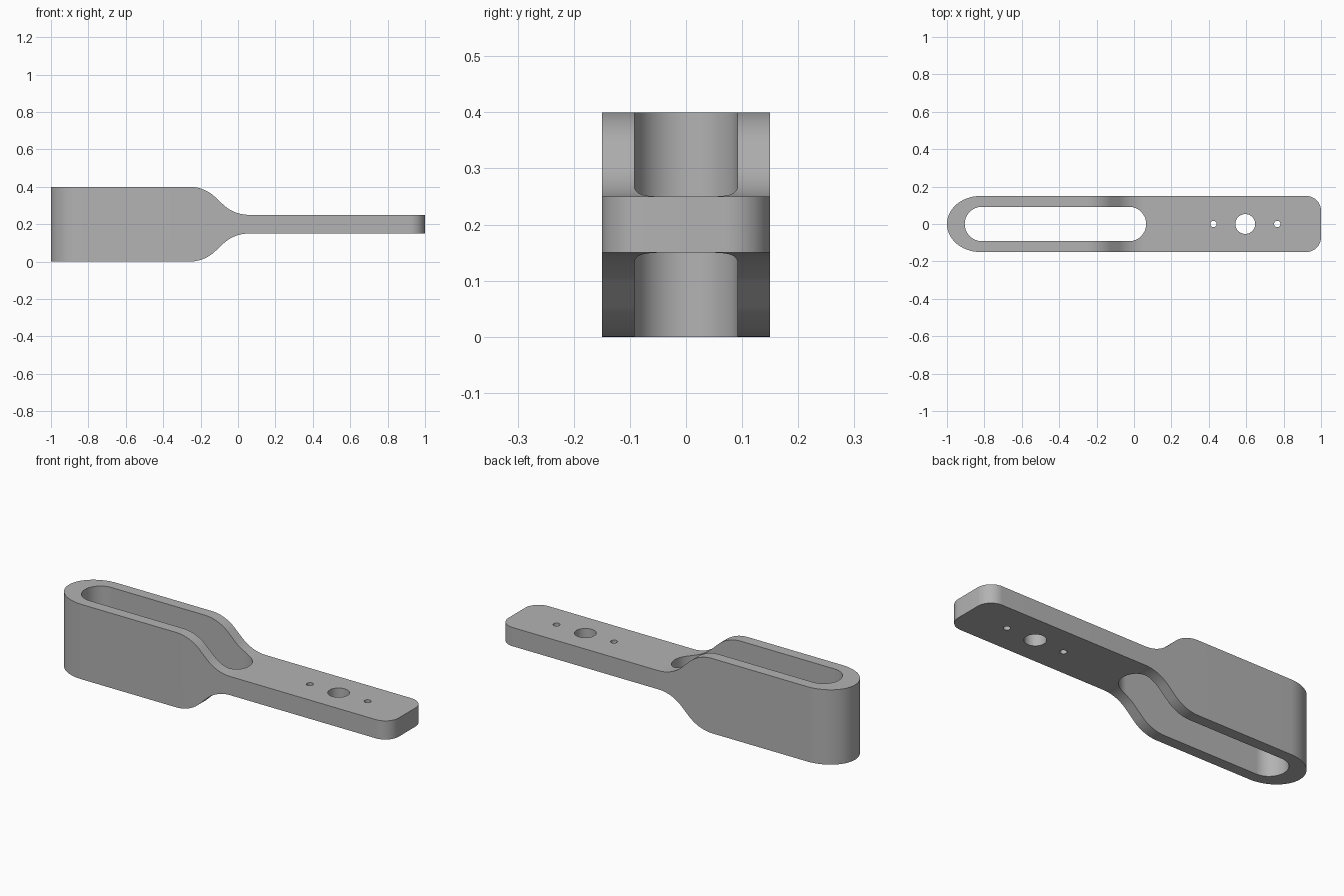
import bpy
import bmesh
from math import sin, cos, pi, radians

if "Cube" in bpy.data.objects:
    bpy.data.objects.remove(bpy.data.objects["Cube"], do_unlink=True)

grey = bpy.data.materials.new("plain grey")
grey.use_nodes = True
colour = (0.45, 0.45, 0.45, 1)
grey.diffuse_color = colour
grey.node_tree.nodes["Principled BSDF"].inputs["Base Color"].default_value = colour


def arc(cx, cy, rx, ry, start, end, steps=16):
    """Points along an elliptical arc, angles in degrees."""
    angles = [radians(start + (end - start) * i / steps) for i in range(steps + 1)]
    return [(cx + rx * cos(a), cy + ry * sin(a)) for a in angles]


def prism(name, outline, place, direction):
    """Extrude a flat outline into a solid."""
    bm = bmesh.new()
    face = bm.faces.new([bm.verts.new(place(u, v)) for u, v in outline])
    grown = bmesh.ops.extrude_face_region(bm, geom=[face])["geom"]
    moved = [g for g in grown if isinstance(g, bmesh.types.BMVert)]
    bmesh.ops.translate(bm, verts=moved, vec=direction)
    bmesh.ops.recalc_face_normals(bm, faces=bm.faces)
    mesh = bpy.data.meshes.new(name)
    bm.to_mesh(mesh)
    bm.free()
    mesh.materials.append(grey)
    obj = bpy.data.objects.new(name, mesh)
    bpy.context.collection.objects.link(obj)
    return obj


def plan_prism(name, outline):
    return prism(name, outline, lambda x, y: (x, y, -0.1), (0, 0, 0.6))


# Side profile: deep loop end, S-shaped shoulder, thin handle
MID, R, BEND = 0.2, 0.2, 43
shoulder = arc(-0.26, 0.2 - R, R, R, 90, 90 - BEND)
shoulder += arc(0.058, 0.05 + R, R, R, 270 - BEND, 270)
top = [(-1.1, 0.2)] + shoulder + [(1.1, 0.05)]
profile = [(x, MID + h) for x, h in top] + [(x, MID - h) for x, h in reversed(top)]
body = prism("handle_body", profile, lambda x, z: (x, -0.3, z), (0, 0.6, 0))

# Plan outline: rounded nose on one end, rounded corners on the other
W, C = 0.15, 0.08
outline = arc(-0.82, 0, 0.18, W, 90, 270, 48)
outline += arc(1 - C, C - W, C, C, -90, 0)
outline += arc(1 - C, W - C, C, C, 0, 90)

# Long slot and the three holes in the handle
S = 0.092
slot = arc(-0.813, 0, S, S, 90, 270, 32) + arc(-0.027, 0, S, S, -90, 90, 32)
cutters = [(plan_prism("plan_cutter", outline), "INTERSECT"),
           (plan_prism("slot_cutter", slot), "DIFFERENCE")]
for x, r in ((0.425, 0.017), (0.595, 0.053), (0.766, 0.017)):
    hole = arc(x, 0, r, r, 0, 360, 40)[:-1]
    cutters.append((plan_prism("hole_cutter", hole), "DIFFERENCE"))

bpy.context.view_layer.objects.active = body
body.select_set(True)
for cutter, operation in cutters:
    mod = body.modifiers.new(cutter.name, "BOOLEAN")
    mod.operation = operation
    mod.solver = "EXACT"
    mod.object = cutter
    bpy.ops.object.modifier_apply(modifier=mod.name)
    bpy.data.objects.remove(cutter, do_unlink=True)

bpy.ops.object.shade_smooth_by_angle(angle=radians(30))
